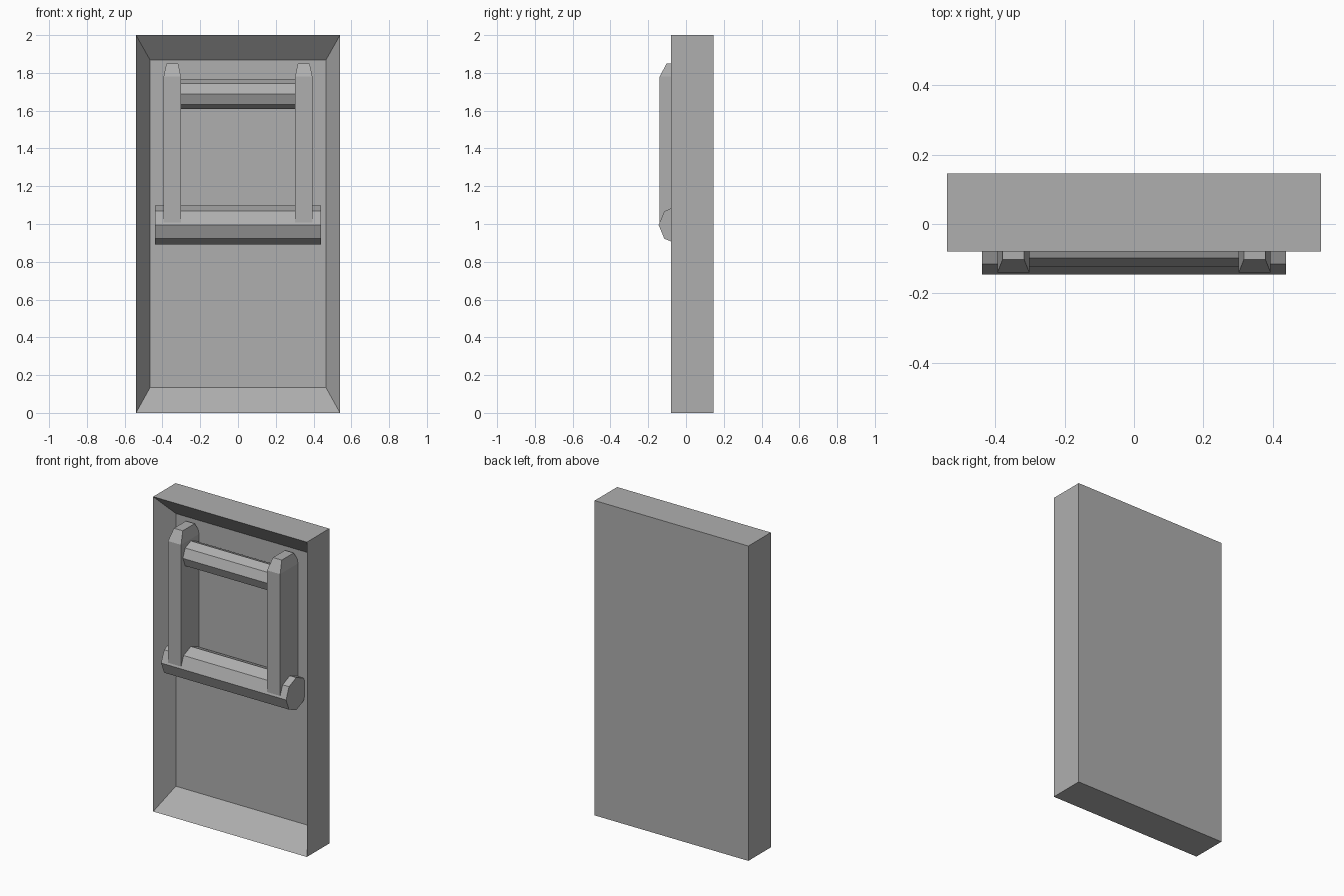
import bpy, bmesh, math
from mathutils import Matrix, Vector

cube = bpy.data.objects.get("Cube")
if cube:
    bpy.data.objects.remove(cube, do_unlink=True)

grey = bpy.data.materials.new("mid grey")
grey.use_nodes = True
COLOUR = (0.43, 0.43, 0.43, 1)
grey.diffuse_color = COLOUR
grey.node_tree.nodes["Principled BSDF"].inputs["Base Color"].default_value = COLOUR

HANDLE_Y = -0.042


def finish(name, bm):
    bmesh.ops.recalc_face_normals(bm, faces=bm.faces)
    mesh = bpy.data.meshes.new(name)
    bm.to_mesh(mesh)
    bm.free()
    mesh.materials.append(grey)
    obj = bpy.data.objects.new(name, mesh)
    bpy.context.collection.objects.link(obj)


def box(bm, lo, hi):
    lo, hi = Vector(lo), Vector(hi)
    matrix = Matrix.Translation((lo + hi) / 2) @ Matrix.Diagonal((*(hi - lo), 1))
    bmesh.ops.create_cube(bm, size=1, matrix=matrix)


# Slab with a sloped recess in its front
bm = bmesh.new()
box(bm, (-0.54, -0.08, 0), (0.54, 0.145, 2))
bm.normal_update()
front = min(bm.faces, key=lambda f: f.calc_center_median().y)
bmesh.ops.inset_individual(bm, faces=[front], thickness=0.05)
for v in front.verts:
    v.co = (math.copysign(0.465, v.co.x), 0.04, 1.867 if v.co.z > 1 else 0.135)
finish("recessed_panel", bm)


# Octagonal crossbars with an edge facing forward
def crossbar(name, half_length, radius, z):
    bm = bmesh.new()
    matrix = Matrix.Translation((0, HANDLE_Y, z)) @ Matrix.Rotation(math.pi / 2, 4, "Y")
    bmesh.ops.create_cone(bm, cap_ends=True, segments=8, radius1=radius,
                          radius2=radius, depth=2 * half_length, matrix=matrix)
    finish(name, bm)


crossbar("lower_crossbar", 0.439, 0.103, 0.995)
crossbar("upper_crossbar", 0.31, 0.08, 1.688)


# Upright rails with tapered tops
def rail(name, x):
    bm = bmesh.new()
    box(bm, (x - 0.046, HANDLE_Y - 0.098, 0.995), (x + 0.046, HANDLE_Y + 0.098, 1.78))
    bm.normal_update()
    top = max(bm.faces, key=lambda f: f.calc_center_median().z)
    cap = bmesh.ops.extrude_discrete_faces(bm, faces=[top])["faces"][0]
    for v in cap.verts:
        v.co = (x + math.copysign(0.031, v.co.x - x),
                HANDLE_Y + math.copysign(0.06, v.co.y - HANDLE_Y), 1.851)
    finish(name, bm)


for side, sign in (("left", 1), ("right", -1)):
    rail(side + "_rail", sign * 0.348)
